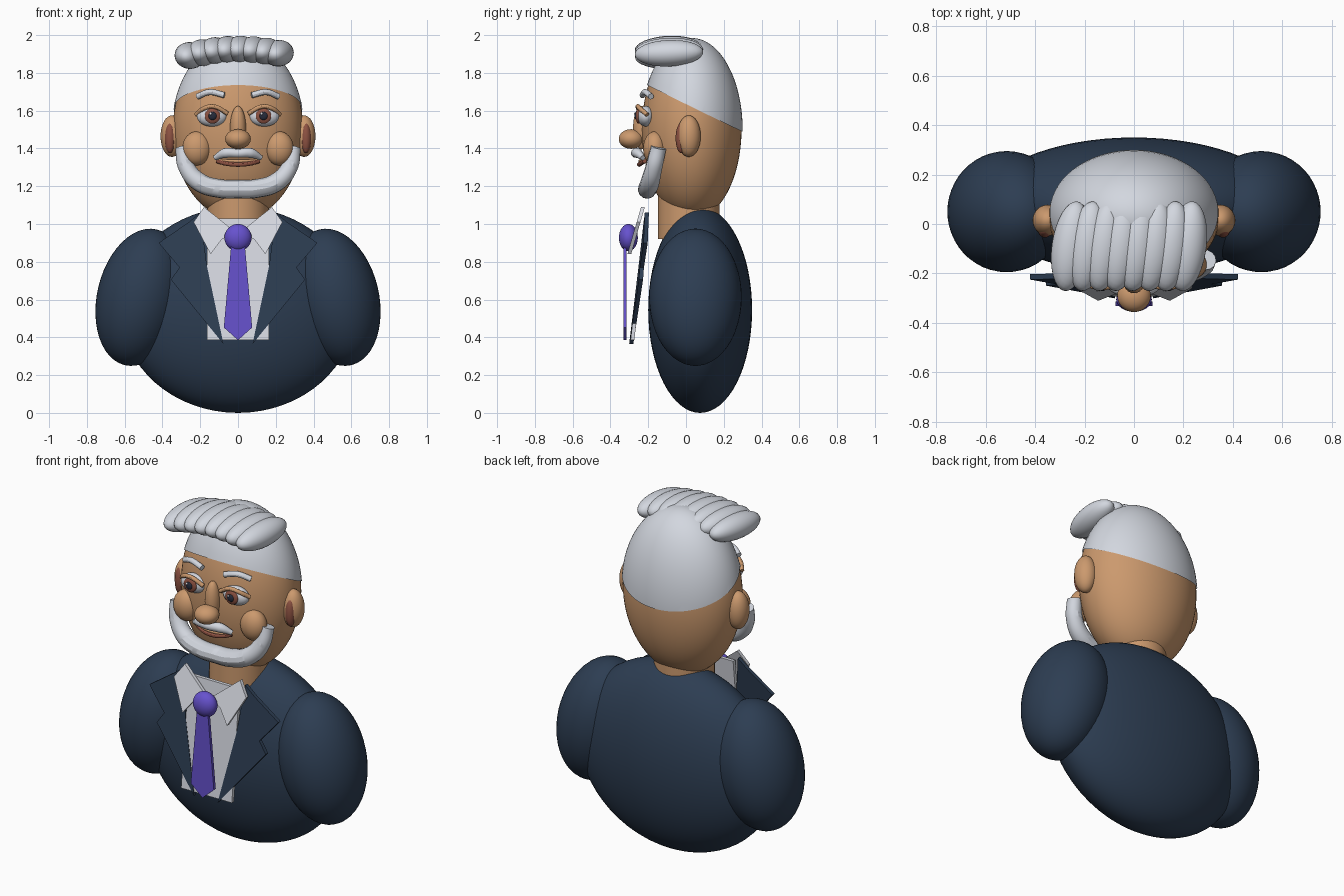
import bpy, bmesh, math
from mathutils import Matrix, Vector, Euler

if "Cube" in bpy.data.objects:
    bpy.data.objects.remove(bpy.data.objects["Cube"])


def material(name, rgb):
    m = bpy.data.materials.new(name)
    m.diffuse_color = (*rgb, 1)
    m.use_nodes = True
    m.node_tree.nodes["Principled BSDF"].inputs["Base Color"].default_value = m.diffuse_color
    return m


SUIT = material("navy cloth", (0.026, 0.047, 0.085))
SKIN = material("warm skin", (0.60, 0.32, 0.155))
HAIR = material("silver hair", (0.65, 0.68, 0.74))
SHIRT = material("pale shirt", (0.68, 0.70, 0.76))
TIE = material("purple silk", (0.135, 0.085, 0.62))
RED = material("reddish brown", (0.27, 0.085, 0.055))
DARK = material("dark pupil", (0.02, 0.025, 0.045))


def finish(name, bm, mat, smooth=True):
    me = bpy.data.meshes.new(name)
    bmesh.ops.recalc_face_normals(bm, faces=bm.faces[:])
    bm.to_mesh(me)
    bm.free()
    me.materials.append(mat)
    for p in me.polygons:
        p.use_smooth = smooth
    ob = bpy.data.objects.new(name, me)
    bpy.context.collection.objects.link(ob)
    return ob


def ball(name, loc, radii, mat, rot=(0, 0, 0), seg=32, cut=None):
    """Ellipsoid; cut = (point, normal) keeps only the side the normal faces."""
    bm = bmesh.new()
    bmesh.ops.create_uvsphere(bm, u_segments=seg, v_segments=seg // 2, radius=1)
    m = Matrix.Translation(loc) @ Euler(rot).to_matrix().to_4x4() @ Matrix.Diagonal((*radii, 1))
    bmesh.ops.transform(bm, matrix=m, verts=bm.verts[:])
    if cut:
        bmesh.ops.bisect_plane(bm, geom=bm.verts[:] + bm.edges[:] + bm.faces[:],
                               plane_co=cut[0], plane_no=cut[1], clear_inner=True)
    return finish(name, bm, mat)


def tube(name, pts, radius, mat, radii=None):
    """Round tube through the points, with closed ends."""
    cu = bpy.data.curves.new(name, 'CURVE')
    cu.dimensions = '3D'
    cu.bevel_depth = radius
    cu.bevel_resolution = 4
    cu.resolution_u = 8
    cu.use_fill_caps = True
    sp = cu.splines.new('BEZIER')
    sp.bezier_points.add(len(pts) - 1)
    for i, p in enumerate(pts):
        b = sp.bezier_points[i]
        b.co = p
        b.handle_left_type = b.handle_right_type = 'AUTO'
        b.radius = radii[i] if radii else 1
    cu.materials.append(mat)
    ob = bpy.data.objects.new(name, cu)
    bpy.context.collection.objects.link(ob)
    bpy.ops.object.select_all(action='DESELECT')
    ob.select_set(True)
    bpy.context.view_layer.objects.active = ob
    bpy.ops.object.convert(target='MESH')
    bpy.ops.object.shade_smooth_by_angle()


def plate(name, outline, depth, mat, thick=0.02):
    """Flat slab: (x, z) outline, with y given by depth(x, z)."""
    bm = bmesh.new()
    front = [bm.verts.new((x, depth(x, z) - thick / 2, z)) for x, z in outline]
    back = [bm.verts.new((x, depth(x, z) + thick / 2, z)) for x, z in outline]
    bm.faces.new(front)
    bm.faces.new(back[::-1])
    n = len(outline)
    for i in range(n):
        j = (i + 1) % n
        bm.faces.new((front[i], back[i], back[j], front[j]))
    return finish(name, bm, mat, False)


def mirrored(half):
    """Complete a left-to-centre path to the right side."""
    return half + [(-x, y, z) for x, y, z in half[-2::-1]]


# Torso, neck and head
ball("torso", (0, 0.075, 0.545), (0.62, 0.275, 0.545), SUIT, seg=64)
bm = bmesh.new()
bmesh.ops.create_cone(bm, cap_ends=True, segments=40, radius1=0.163, radius2=0.163, depth=0.3,
                      matrix=Matrix.Translation((0, 0.015, 1.07)))
finish("neck", bm, SKIN)
bpy.context.view_layer.objects.active = bpy.data.objects["neck"]
bpy.data.objects["neck"].select_set(True)
bpy.ops.object.shade_smooth_by_angle()
ball("head", (0, 0.03, 1.5), (0.345, 0.264, 0.478), SKIN, seg=64)

# Close-cropped hair, cut along a sloping hairline
ball("hair_cap", (0, 0.03, 1.5), (0.351, 0.27, 0.485), HAIR, seg=64,
     cut=((0, 0.03, 1.62), (0, 0.49, 1)))

# Swept quiff made of overlapping tufts
for i in range(8):
    t = i / 7
    arch = 1 - (2 * t - 1) ** 2
    ball(f"hair_tuft_{i + 1}", (-0.255 + 0.47 * t, -0.09, 1.892 + 0.012 * t + 0.028 * arch),
         (0.078, 0.183, 0.070), HAIR, (0.04, 0.25 - 0.3 * t, -0.13))

# Paired parts
for s, side in ((-1, "left"), (1, "right")):
    ball(f"{side}_shoulder", (s * 0.515, 0.05, 0.612), (0.231, 0.245, 0.369), SUIT,
         (0, -s * 0.23, 0), seg=48)
    ball(f"{side}_ear", (s * 0.35, 0.015, 1.465), (0.06, 0.063, 0.11), SKIN)
    ball(f"{side}_inner_ear", (s * 0.36, -0.025, 1.455), (0.028, 0.03, 0.08), RED)
    ball(f"{side}_cheek", (s * 0.218, -0.165, 1.40), (0.077, 0.062, 0.09), SKIN)

    # Eye, iris, pupil and glint
    ball(f"{side}_eye", (s * 0.138, -0.213, 1.57), (0.08, 0.045, 0.054), SHIRT)
    ball(f"{side}_iris", (s * 0.135, -0.252, 1.572), (0.041, 0.014, 0.041), RED)
    ball(f"{side}_pupil", (s * 0.135, -0.262, 1.572), (0.022, 0.010, 0.022), DARK, seg=20)
    ball(f"{side}_eye_glint", (s * 0.135 - 0.01, -0.27, 1.584), (0.007, 0.005, 0.007), SHIRT, seg=12)
    tube(f"{side}_eyelid", [(s * 0.222, -0.205, 1.578), (s * 0.18, -0.245, 1.612),
                            (s * 0.13, -0.255, 1.622), (s * 0.055, -0.243, 1.585)], 0.012, SKIN)
    tube(f"{side}_eyebrow", [(s * 0.215, -0.185, 1.675), (s * 0.15, -0.215, 1.698),
                             (s * 0.072, -0.23, 1.682)], 0.016, HAIR)

    # Notched lapel and shirt collar flap
    lapel = [(0.20, 1.06), (0.26, 1.01), (0.42, 0.90), (0.31, 0.77), (0.355, 0.705),
             (0.077, 0.365), (0.165, 0.78)]
    plate(f"{side}_lapel", [(s * x, z) for x, z in lapel],
          lambda x, z: -0.288 + 0.11 * (z - 0.38) + 0.05 * (abs(x) - 0.08), SUIT, 0.022)
    flap = [(0.18, 1.09), (0.235, 1.01), (0.145, 0.84), (0.085, 0.92), (0.01, 0.955)]
    plate(f"{side}_collar", [(s * x, z) for x, z in flap],
          lambda x, z: -0.228 + 0.29 * (z - 1.09), SHIRT)

# Nose
ball("nose_bridge", (0, -0.235, 1.51), (0.042, 0.045, 0.115), SKIN)
ball("nose_tip", (0, -0.29, 1.45), (0.068, 0.066, 0.052), SKIN)

# Beard, moustache and mouth
tube("beard", mirrored([(-0.292, -0.145, 1.405), (-0.272, -0.17, 1.30), (-0.205, -0.19, 1.222),
                        (-0.1, -0.203, 1.188), (0, -0.205, 1.184)]), 0.05, HAIR,
     [0.82, 0.9, 1, 1, 1, 1, 1, 0.9, 0.82])
tube("moustache", mirrored([(-0.122, -0.228, 1.35), (-0.065, -0.258, 1.376),
                            (0, -0.268, 1.374)]), 0.027, HAIR, [0.5, 1, 0.85, 1, 0.5])
tube("upper_lip", mirrored([(-0.11, -0.222, 1.335), (0, -0.243, 1.333)]), 0.010, SKIN)
tube("lower_lip", mirrored([(-0.112, -0.22, 1.334), (-0.06, -0.24, 1.32),
                            (0, -0.248, 1.315)]), 0.012, RED)

# Shirt front and tie
plate("shirt_front", [(-0.165, 0.385), (0.165, 0.385), (0.165, 1.03), (-0.165, 1.03)],
      lambda x, z: -0.284 + 0.11 * (z - 0.38), SHIRT)
plate("tie_blade", [(0, 0.385), (0.075, 0.452), (0.036, 0.89), (-0.036, 0.89), (-0.075, 0.452)],
      lambda x, z: -0.323, TIE, 0.018)
ball("tie_knot", (0, -0.305, 0.928), (0.072, 0.05, 0.072), TIE)
